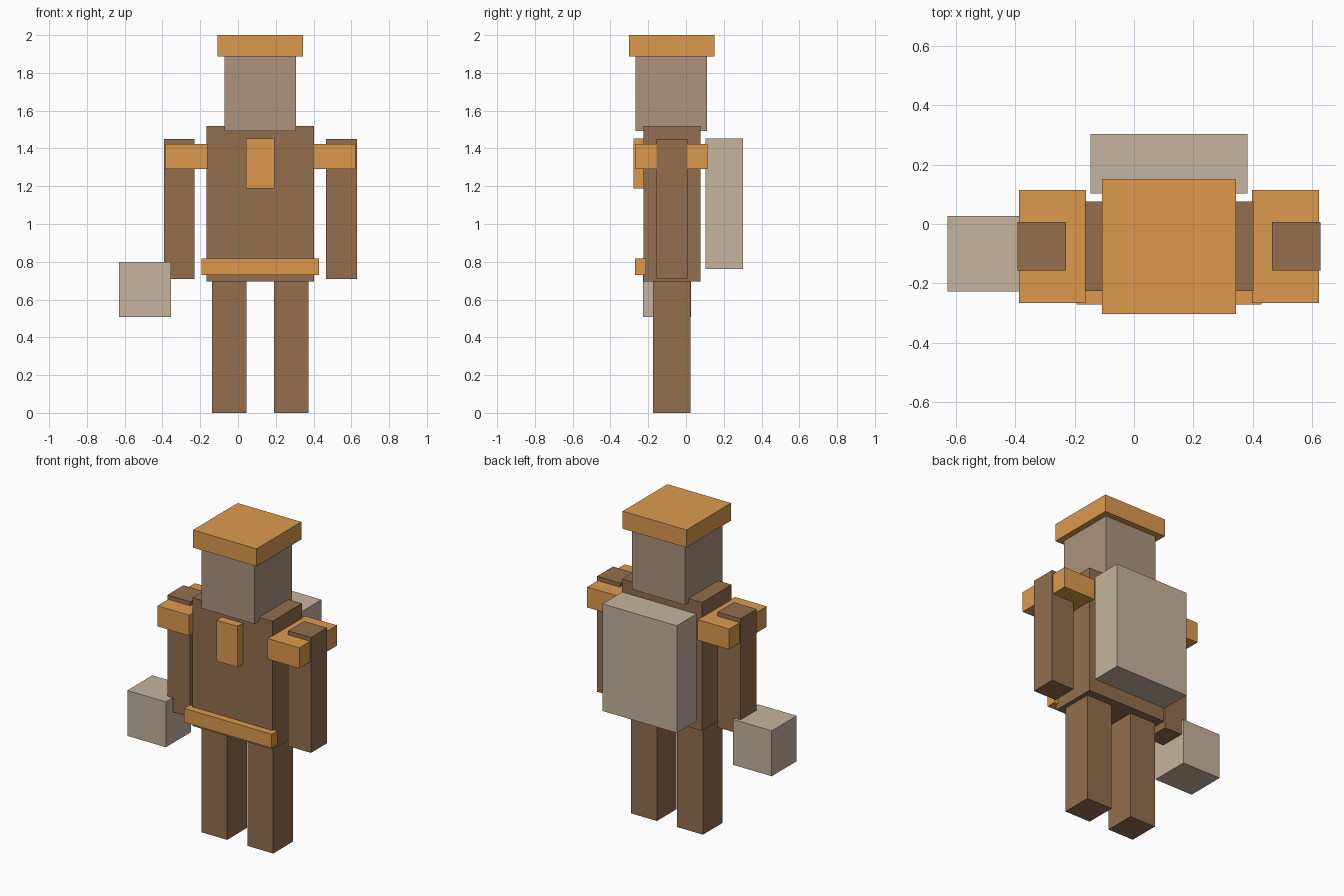
import bpy

if "Cube" in bpy.data.objects:
    bpy.data.objects.remove(bpy.data.objects["Cube"])

CX = 0.118  # the figure's own middle, offset by the box held on one side


def colour(name, rgb):
    mat = bpy.data.materials.new(name)
    mat.diffuse_color = (*rgb, 1)
    mat.use_nodes = True
    mat.node_tree.nodes["Principled BSDF"].inputs["Base Color"].default_value = mat.diffuse_color
    return mat


brown = colour("brown", (0.29, 0.156, 0.076))
skin = colour("skin", (0.418, 0.296, 0.209))
orange = colour("orange", (0.716, 0.323, 0.076))
tan = colour("tan", (0.565, 0.456, 0.342))


def box(name, x, y, z, mat):
    """Box from (min, max) ranges on each axis."""
    ranges = (x, y, z)
    bpy.ops.mesh.primitive_cube_add(size=1, location=[(a + b) / 2 for a, b in ranges])
    ob = bpy.context.object
    ob.name = name
    ob.scale = [b - a for a, b in ranges]
    bpy.ops.object.transform_apply(location=False, rotation=False, scale=True)
    ob.data.materials.append(mat)


def centred(name, width, y, z, mat):
    box(name, (CX - width / 2, CX + width / 2), y, z, mat)


def pair(name, inner, outer, y, z, mat):
    box(name + "_left", (CX + inner, CX + outer), y, z, mat)
    box(name + "_right", (CX - outer, CX - inner), y, z, mat)


# Body, head and hat
centred("torso", 0.568, (-0.226, 0.076), (0.695, 1.52), brown)
centred("head", 0.377, (-0.268, 0.112), (1.493, 1.90), skin)
centred("hat", 0.453, (-0.303, 0.151), (1.887, 2.0), orange)

# Limbs and shoulder pads
pair("leg", 0.072, 0.256, (-0.176, 0.024), (0, 0.70), brown)
pair("arm", 0.348, 0.511, (-0.157, 0.007), (0.708, 1.45), brown)
pair("shoulder_pad", 0.279, 0.505, (-0.267, 0.114), (1.292, 1.424), orange)

# Chest plate and belt on the front
centred("chest_plate", 0.149, (-0.279, -0.215), (1.188, 1.452), orange)
centred("belt", 0.622, (-0.271, -0.211), (0.729, 0.818), orange)

# Backpack and carried box
centred("backpack", 0.529, (0.102, 0.303), (0.763, 1.452), tan)
box("carried_box", (-0.629, -0.354), (-0.227, 0.027), (0.508, 0.80), tan)
